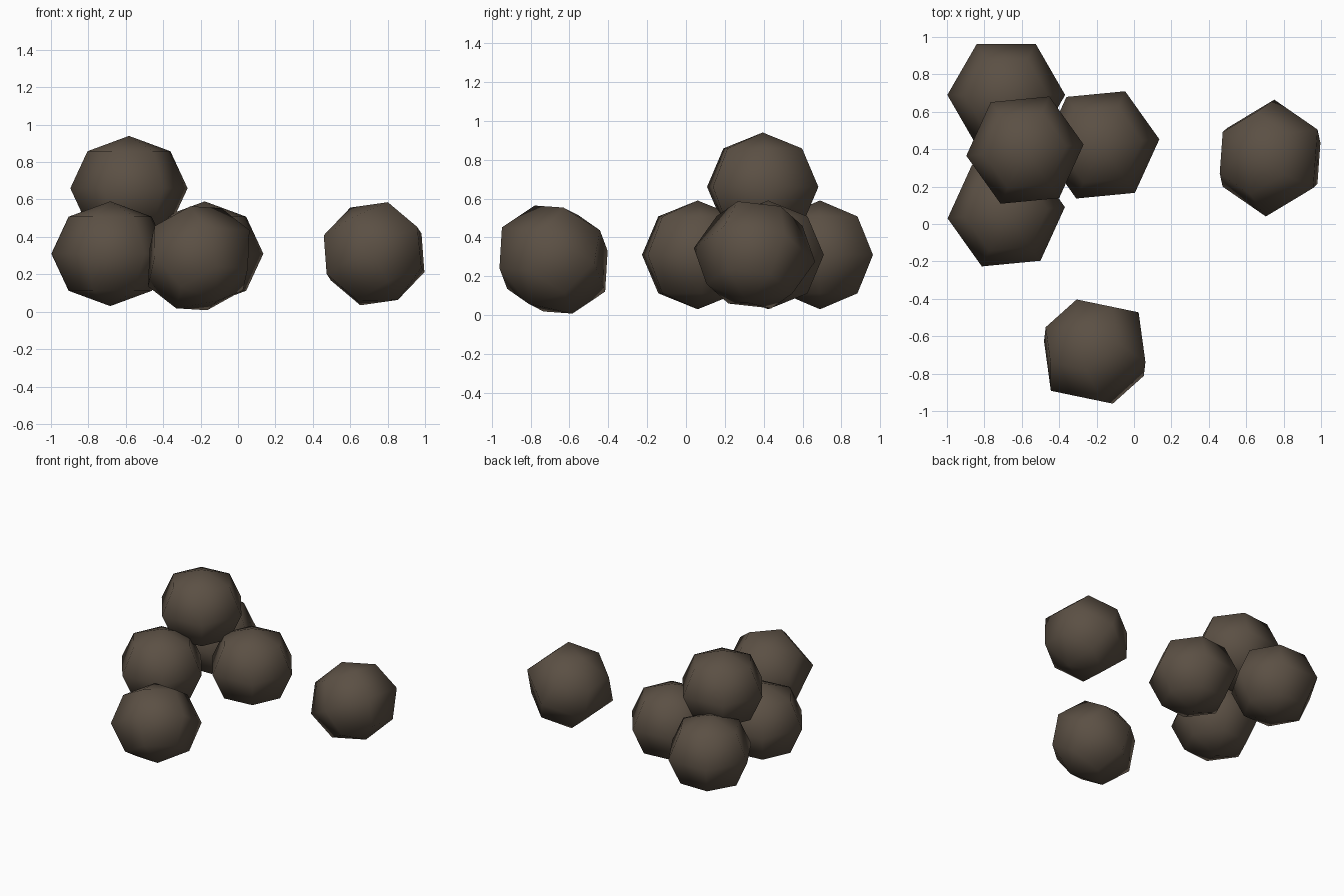
import bpy
from mathutils import Vector, Matrix
from math import cos, sin, radians

if "Cube" in bpy.data.objects:
    bpy.data.objects.remove(bpy.data.objects["Cube"])

R, H = 0.315, 0.28   # equator radius, pole half-height

mat = bpy.data.materials.new("dark brown iron")
mat.diffuse_color = (0.105, 0.08, 0.058, 1)
mat.use_nodes = True
mat.node_tree.nodes["Principled BSDF"].inputs["Base Color"].default_value = mat.diffuse_color


def ball(name, centre, axis, side):
    """Six-sided, four-ring ball; axis points to the pole, side to an equator corner."""
    bpy.ops.mesh.primitive_uv_sphere_add(segments=6, ring_count=4, radius=1)
    ob = bpy.context.object
    ob.name = name
    z = Vector(axis).normalized()
    x = Vector(side)
    x = (x - z * x.dot(z)).normalized()
    y = z.cross(x)
    # The primitive already has a corner on its own x axis
    first = max((v.co for v in ob.data.vertices if abs(v.co.z) < 0.01),
                key=lambda c: c.x)
    unspin = Matrix.Rotation(-Vector((1, 0)).angle_signed(first.xy) * -1, 4, 'Z')
    rot = Matrix((x, y, z)).transposed().to_4x4()
    ob.data.transform(Matrix.Translation(centre) @ rot
                      @ Matrix.Diagonal((R, R, H, 1)) @ unspin)
    ob.data.materials.append(mat)
    bpy.ops.object.shade_smooth()


# Stacked pile: three balls below, one on top
pile = [
    ("pile_ball_back", (-0.683, 0.69, 0.31), 0),
    ("pile_ball_front", (-0.683, 0.06, 0.31), 5.5),
    ("pile_ball_right", (-0.178, 0.423, 0.31), 5.5),
    ("pile_ball_top", (-0.583, 0.395, 0.66), 5.5),
]
for name, centre, turn in pile:
    a = radians(turn)
    ball(name, centre, (0, 0, 1), (cos(a), sin(a), 0))

# Loose balls, rolled to one side
ball("loose_ball_right", (0.7275, 0.3525, 0.31), (-0.127, 0.037, 0.247), (0.0225, 0.311, -0.035))
ball("loose_ball_front", (-0.21, -0.682, 0.286), (-0.1, 0.128, 0.228), (0.234, 0.21, -0.014))
